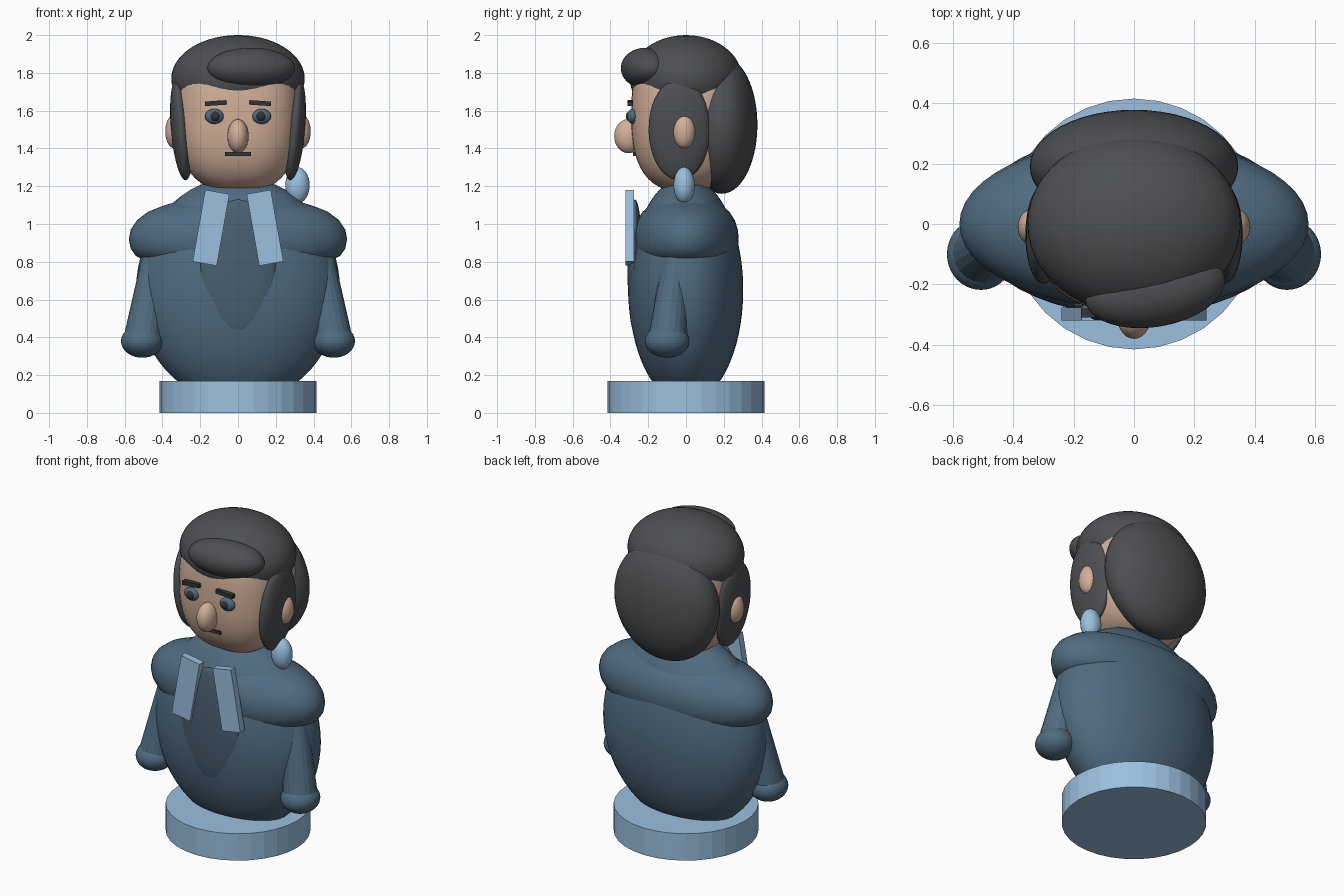
import bpy, math
from mathutils import Vector

if "Cube" in bpy.data.objects:
    bpy.data.objects.remove(bpy.data.objects["Cube"])


def material(name, rgb):
    m = bpy.data.materials.new(name)
    m.diffuse_color = (*rgb, 1)
    m.use_nodes = True
    m.node_tree.nodes["Principled BSDF"].inputs["Base Color"].default_value = m.diffuse_color
    return m


LIGHT_BLUE = material("light blue", (0.33, 0.53, 0.74))
SUIT = material("slate blue", (0.08, 0.147, 0.215))
BIB = material("dark slate", (0.067, 0.117, 0.165))
HAIR = material("charcoal", (0.074, 0.079, 0.086))
SKIN = material("skin", (0.64, 0.43, 0.32))
DARK = material("near black", (0.032, 0.034, 0.038))


def finish(name, mat, smooth=True):
    ob = bpy.context.object
    ob.name = name
    ob.data.materials.append(mat)
    if smooth:
        bpy.ops.object.shade_smooth_by_angle(angle=math.radians(40))
    return ob


def ellipsoid(name, mat, loc, radii, rot=(0, 0, 0), power=2.0, seg=40, rings=24):
    """Sphere scaled to radii; power above 2 makes it boxier."""
    bpy.ops.mesh.primitive_uv_sphere_add(segments=seg, ring_count=rings, radius=1,
                                         location=loc, rotation=[math.radians(a) for a in rot])
    ob = bpy.context.object
    for v in ob.data.vertices:
        n = sum(abs(c) ** power for c in v.co) ** (1 / power)
        v.co = Vector([c / n * r for c, r in zip(v.co, radii)])
    return finish(name, mat)


def box(name, mat, loc, size, roll=0):
    bpy.ops.mesh.primitive_cube_add(size=1, location=loc, rotation=(0, math.radians(roll), 0))
    ob = bpy.context.object
    for v in ob.data.vertices:
        v.co = Vector([c * s for c, s in zip(v.co, size)])
    return finish(name, mat, False)


def limb(name, mat, a, b, ra, rb):
    a, b = Vector(a), Vector(b)
    bpy.ops.mesh.primitive_cone_add(vertices=20, radius1=ra, radius2=rb, depth=(b - a).length,
                                    location=(a + b) / 2)
    ob = bpy.context.object
    ob.rotation_euler = (b - a).to_track_quat('Z', 'Y').to_euler()
    return finish(name, mat, False)


def lathe(name, mat, profile, y_scale, seg=48):
    """Closed body turned from (radius, z) points, flattened in y."""
    verts, faces = [], []
    for r, z in profile:
        for i in range(seg):
            t = 2 * math.pi * i / seg
            verts.append((r * math.cos(t), r * math.sin(t) * y_scale, z))
    for k in range(len(profile) - 1):
        for i in range(seg):
            j = (i + 1) % seg
            faces.append((k * seg + i, k * seg + j, (k + 1) * seg + j, (k + 1) * seg + i))
    faces.append(tuple(reversed(range(seg))))
    faces.append(tuple(range((len(profile) - 1) * seg, len(profile) * seg)))
    me = bpy.data.meshes.new(name)
    me.from_pydata(verts, [], faces)
    ob = bpy.data.objects.new(name, me)
    bpy.context.collection.objects.link(ob)
    bpy.ops.object.select_all(action='DESELECT')
    ob.select_set(True)
    bpy.context.view_layer.objects.active = ob
    return finish(name, mat)


# Base and body
bpy.ops.mesh.primitive_cylinder_add(vertices=32, radius=0.415, depth=0.17, location=(0, 0, 0.085))
finish("base", LIGHT_BLUE, False)
ellipsoid("torso", SUIT, (0, 0, 0.65), (0.54, 0.303, 0.6), seg=48, rings=32)
lathe("shoulder_cape", SUIT,
      [(0.44, 0.81), (0.50, 0.812), (0.54, 0.83), (0.568, 0.87), (0.578, 0.92), (0.568, 0.97),
       (0.535, 1.02), (0.475, 1.065), (0.40, 1.095), (0.32, 1.12), (0.22, 1.15)], 0.483)
ellipsoid("shirt_front", BIB, (0, -0.27, 0.775), (0.2, 0.04, 0.355))

# Head
ellipsoid("head", SKIN, (0, 0, 1.58), (0.325, 0.29, 0.41), power=2.6, seg=48, rings=32)
ellipsoid("nose", SKIN, (0, -0.305, 1.465), (0.056, 0.075, 0.09))
box("mouth", DARK, (0, -0.265, 1.37), (0.14, 0.03, 0.02))

# Hair
ellipsoid("hair_cap", HAIR, (0, 0, 1.77), (0.353, 0.297, 0.23), seg=48, rings=28)
ellipsoid("back_hair", HAIR, (0, 0.19, 1.525), (0.345, 0.188, 0.365), seg=48, rings=28)
ellipsoid("hair_tuft", HAIR, (0.07, -0.215, 1.825), (0.235, 0.125, 0.108), rot=(0, 0, 10))

# Ear pendant on one side
ellipsoid("pendant", LIGHT_BLUE, (0.315, -0.01, 1.205), (0.064, 0.056, 0.096))

# Mirrored parts
for side, s in (("left", -1), ("right", 1)):
    limb(side + "_arm", SUIT, (s * 0.505, -0.1, 0.38), (s * 0.43, -0.045, 0.86), 0.103, 0.07)
    ellipsoid(side + "_hand", SUIT, (s * 0.507, -0.1, 0.38), (0.112, 0.118, 0.088))
    box(side + "_collar", LIGHT_BLUE, (s * 0.143, -0.298, 0.98), (0.13, 0.044, 0.385), roll=-s * 10)
    ellipsoid(side + "_sideburn", HAIR, (s * 0.3, -0.035, 1.5), (0.055, 0.163, 0.27),
              rot=(0, s * 5, 0))
    ellipsoid(side + "_ear", SKIN, (s * 0.335, -0.01, 1.49), (0.05, 0.06, 0.09))
    ellipsoid(side + "_eye", SUIT, (s * 0.125, -0.283, 1.57), (0.05, 0.028, 0.04), seg=24, rings=16)
    ellipsoid(side + "_pupil", DARK, (s * 0.122, -0.302, 1.57), (0.025, 0.016, 0.025), seg=20, rings=12)
    box(side + "_brow", DARK, (s * 0.117, -0.295, 1.64), (0.115, 0.03, 0.024), roll=s * 4)
